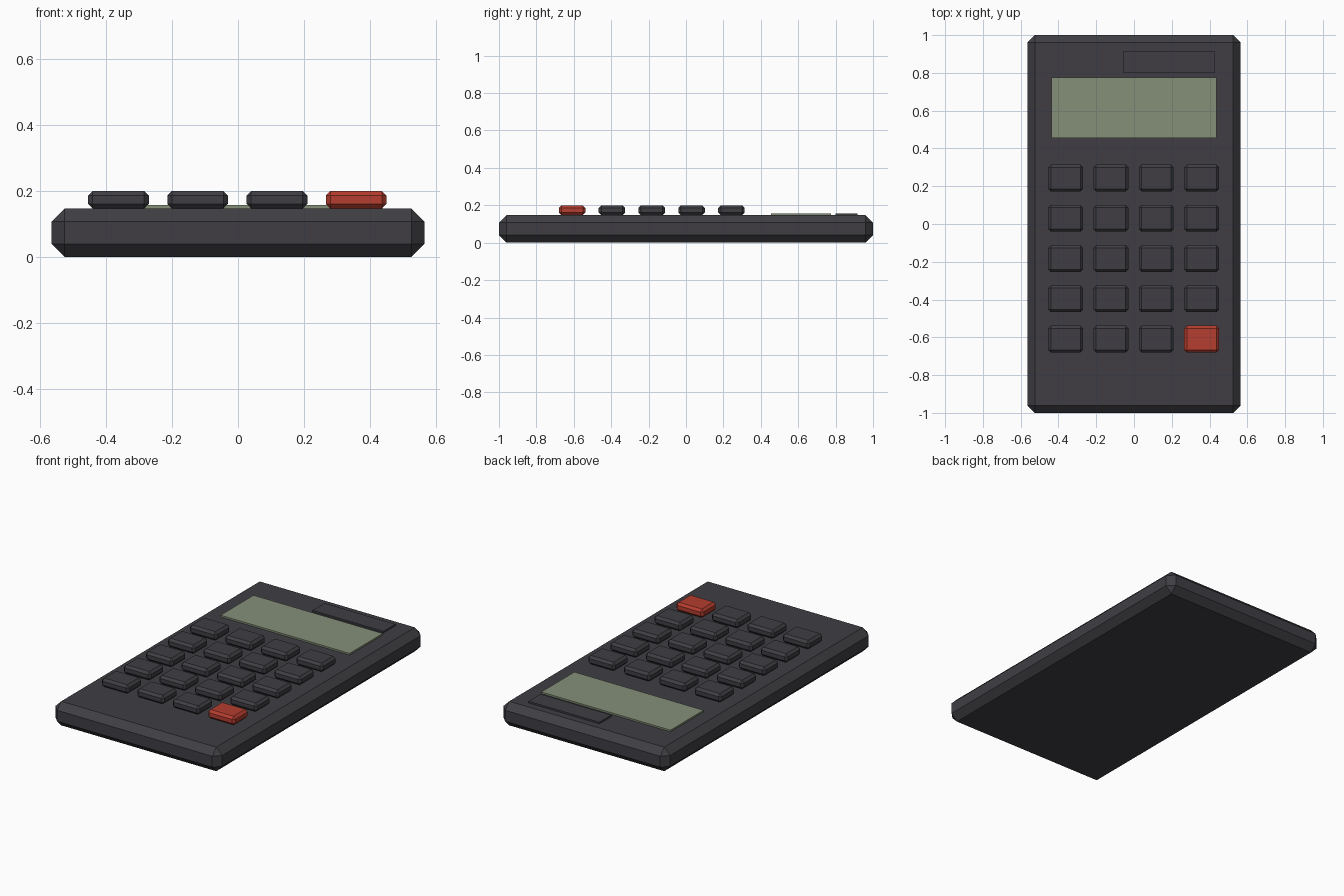
import bpy

cube = bpy.data.objects.get("Cube")
if cube:
    bpy.data.objects.remove(cube, do_unlink=True)


def material(name, rgb):
    mat = bpy.data.materials.new(name)
    mat.use_nodes = True
    mat.diffuse_color = (*rgb, 1)
    mat.node_tree.nodes["Principled BSDF"].inputs["Base Color"].default_value = (*rgb, 1)
    return mat


charcoal = material("charcoal plastic", (0.05, 0.048, 0.056))
red = material("red plastic", (0.46, 0.047, 0.028))
green = material("grey green display", (0.235, 0.28, 0.19))


def box(name, mat, center, size, bottom, top, bevel=0):
    """Flat-shaded box between two heights, with optional chamfered edges."""
    bpy.ops.mesh.primitive_cube_add(size=1, location=(*center, (bottom + top) / 2))
    obj = bpy.context.object
    obj.name = obj.data.name = name
    obj.scale = (*size, top - bottom)
    bpy.ops.object.transform_apply(location=False, rotation=False, scale=True)
    obj.data.materials.append(mat)
    if bevel:
        mod = obj.modifiers.new("chamfer", 'BEVEL')
        mod.width = bevel
        mod.segments = 1
    return obj


DECK = 0.147

# Case, display and solar strip
box("case", charcoal, (0, 0), (1.13, 2), 0, DECK, 0.04)
box("display", green, (0, 0.615), (0.875, 0.32), DECK - 0.005, 0.157)
box("solar_panel", charcoal, (0.185, 0.858), (0.48, 0.116), DECK - 0.005, 0.157)

# Keypad: five rows of four, with a red key at the front right corner
for row in range(5):
    for col in range(4):
        accent = row == 4 and col == 3
        name = "red_key" if accent else f"key_row{row + 1}_col{col + 1}"
        center = (-0.362 + 0.24 * col, 0.243 - 0.213 * row)
        box(name, red if accent else charcoal, center, (0.184, 0.142), DECK, 0.2, 0.014)
